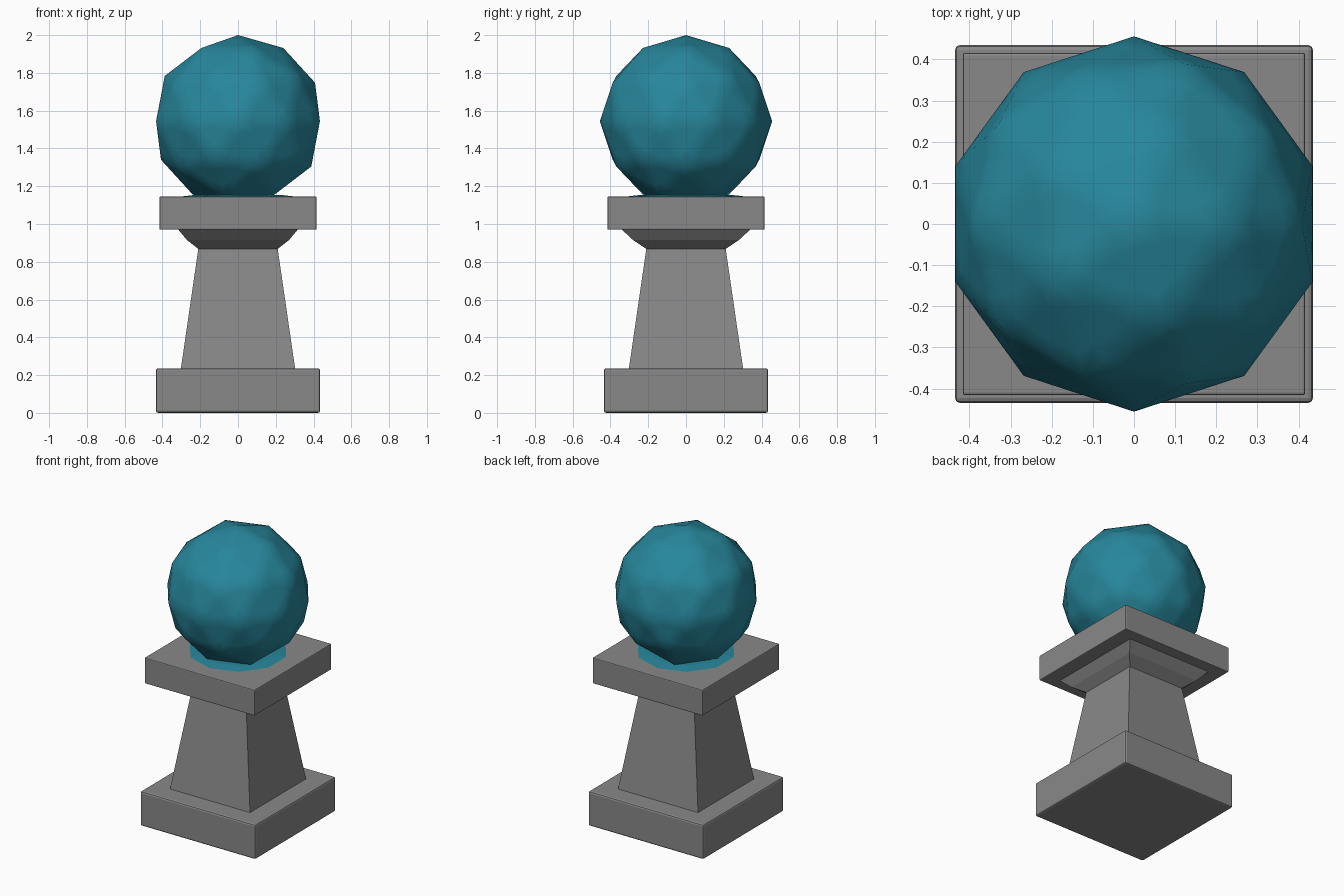
import bpy, bmesh

cube = bpy.data.objects.get("Cube")
if cube:
    bpy.data.objects.remove(cube, do_unlink=True)


def material(name, rgb):
    mat = bpy.data.materials.new(name)
    mat.use_nodes = True
    mat.diffuse_color = (*rgb, 1)
    mat.node_tree.nodes["Principled BSDF"].inputs["Base Color"].default_value = (*rgb, 1)
    return mat


stone = material("grey stone", (0.25, 0.25, 0.25))
teal = material("teal", (0.02, 0.24, 0.33))


def square_stack(name, levels, bevel=0):
    """Closed solid from rectangular sections: (half x, half y, z)."""
    bm = bmesh.new()
    rings = [[bm.verts.new((sx * hx, sy * hy, z))
              for sx, sy in ((-1, -1), (1, -1), (1, 1), (-1, 1))]
             for hx, hy, z in levels]
    bm.faces.new(rings[0][::-1])
    bm.faces.new(rings[-1])
    for low, high in zip(rings, rings[1:]):
        for i in range(4):
            j = (i + 1) % 4
            bm.faces.new((low[i], low[j], high[j], high[i]))
    mesh = bpy.data.meshes.new(name)
    bm.to_mesh(mesh)
    bm.free()
    obj = bpy.data.objects.new(name, mesh)
    bpy.context.collection.objects.link(obj)
    mesh.materials.append(stone)
    if bevel:
        mod = obj.modifiers.new("soft edges", 'BEVEL')
        mod.width = bevel
        mod.segments = 2
    return obj


# Stone pedestal
square_stack("base_plinth", [(0.435, 0.435, 0), (0.435, 0.435, 0.236)], 0.012)
square_stack("tapered_shaft", [(0.303, 0.303, 0.23), (0.21, 0.21, 0.87)])
square_stack("flared_neck", [(0.21, 0.21, 0.868), (0.27, 0.28, 0.915), (0.32, 0.345, 0.975)])
square_stack("top_slab", [(0.416, 0.416, 0.97), (0.416, 0.416, 1.146)], 0.006)

# Faceted ball, with softened shading along the facet edges
bpy.ops.mesh.primitive_ico_sphere_add(subdivisions=2, radius=0.456, location=(0, 0, 1.544))
ball = bpy.context.object
ball.name = "faceted_ball"
ball.data.materials.append(teal)
mod = ball.modifiers.new("facet detail", 'SUBSURF')
mod.subdivision_type = 'SIMPLE'
mod.levels = mod.render_levels = 2
bpy.ops.object.shade_smooth()

# Thin seat under the ball
bpy.ops.mesh.primitive_cone_add(vertices=10, radius1=0.32, radius2=0.24, depth=0.009,
                                location=(0, 0, 1.1495))
seat = bpy.context.object
seat.name = "ball_seat"
seat.data.materials.append(teal)
